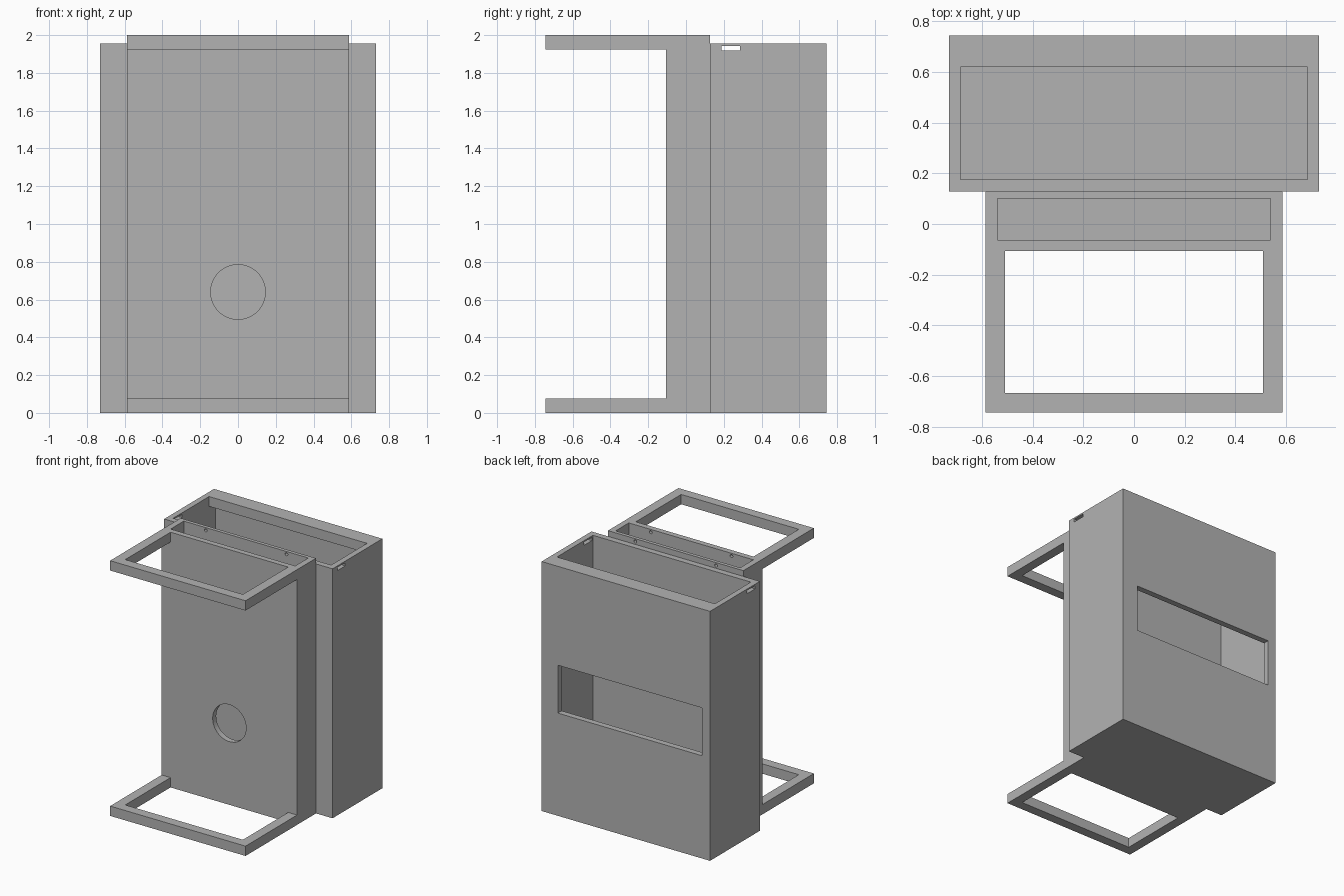
import bpy
import bmesh
from math import pi
from mathutils import Matrix

cube = bpy.data.objects.get("Cube")
if cube:
    bpy.data.objects.remove(cube, do_unlink=True)

grey = bpy.data.materials.new("plain_grey")
grey.use_nodes = True
COLOUR = (0.45, 0.45, 0.45, 1)
grey.diffuse_color = COLOUR
grey.node_tree.nodes["Principled BSDF"].inputs["Base Color"].default_value = COLOUR


def finish(name, bm):
    bmesh.ops.recalc_face_normals(bm, faces=bm.faces)
    mesh = bpy.data.meshes.new(name)
    bm.to_mesh(mesh)
    bm.free()
    mesh.materials.append(grey)
    obj = bpy.data.objects.new(name, mesh)
    bpy.context.collection.objects.link(obj)
    return obj


def prism(name, profile, half_width):
    """Side profile of (y, z) points, extruded evenly across x."""
    bm = bmesh.new()
    face = bm.faces.new([bm.verts.new((-half_width, y, z)) for y, z in profile])
    new = bmesh.ops.extrude_face_region(bm, geom=[face])["geom"]
    moved = [g for g in new if isinstance(g, bmesh.types.BMVert)]
    bmesh.ops.translate(bm, verts=moved, vec=(2 * half_width, 0, 0))
    return finish(name, bm)


def box(name, x0, x1, y0, y1, z0, z1):
    bm = bmesh.new()
    place = Matrix.Translation(((x0 + x1) / 2, (y0 + y1) / 2, (z0 + z1) / 2))
    size = Matrix.Diagonal((x1 - x0, y1 - y0, z1 - z0, 1))
    bmesh.ops.create_cube(bm, size=1, matrix=place @ size)
    return finish(name, bm)


def rod(name, x, y0, y1, z, radius, sides):
    """Cylinder lying along y."""
    bm = bmesh.new()
    place = Matrix.Translation((x, (y0 + y1) / 2, z)) @ Matrix.Rotation(pi / 2, 4, "X")
    bmesh.ops.create_cone(bm, cap_ends=True, segments=sides, radius1=radius,
                          radius2=radius, depth=y1 - y0, matrix=place)
    return finish(name, bm)


def cut(target, cutter):
    """Subtract the cutter, then discard it."""
    cutter.hide_render = True
    mod = target.modifiers.new("cut", "BOOLEAN")
    mod.operation = "DIFFERENCE"
    mod.solver = "EXACT"
    mod.object = cutter
    bpy.context.view_layer.objects.active = target
    bpy.ops.object.modifier_apply(modifier=mod.name)
    bpy.data.objects.remove(cutter, do_unlink=True)


FRONT, JOIN, BACK = -0.107, 0.128, 0.745   # y of front wall, joint and back wall
WALL, BAR, TOP, REAR_TOP = 0.047, 0.077, 2.0, 1.955

# Front housing with a bracket reaching forward at top and bottom
front_housing = prism("front_housing", [
    (-BACK, 0), (JOIN, 0), (JOIN, TOP), (-BACK, TOP),
    (-BACK, TOP - BAR), (FRONT, TOP - BAR), (FRONT, BAR), (-BACK, BAR)], 0.587)

# Open the brackets into rectangular frames
for z in (0, TOP):
    cut(front_housing, box("frame_opening", -0.51, 0.51, -BACK + BAR, FRONT,
                           z - 0.1, z + 0.1))

# Hollow, open at the top
cut(front_housing, box("front_hollow", -0.54, 0.54, -0.063, 0.1, WALL, TOP + 0.1))

# Round port through the front wall
cut(front_housing, rod("round_port", 0, -0.2, 0, 0.64, 0.145, 48))

# Small screw holes near the rim, blind in the front wall
for x in (-0.35, 0.35):
    cut(front_housing, rod("screw_hole", x, -0.09, 0.2, 1.978, 0.012, 16))

# Rear housing
rear_housing = box("rear_housing", -0.73, 0.73, JOIN, BACK, 0, REAR_TOP)

# Hollow below the rim lip, then the narrower top opening
cut(rear_housing, box("rear_hollow", -0.685, 0.685, JOIN + WALL, BACK - WALL,
                      WALL, REAR_TOP - BAR))
cut(rear_housing, box("rear_opening", -0.685, 0.685, JOIN + WALL, 0.62,
                      REAR_TOP - 0.2, REAR_TOP + 0.1))

# Wide window through the back wall
cut(rear_housing, box("back_window", -0.66, 0.59, 0.6, 0.9, 0.805, 1.18))

# Narrow slots through both side walls
cut(rear_housing, box("side_slots", -1, 1, 0.187, 0.285, 1.918, 1.943))
